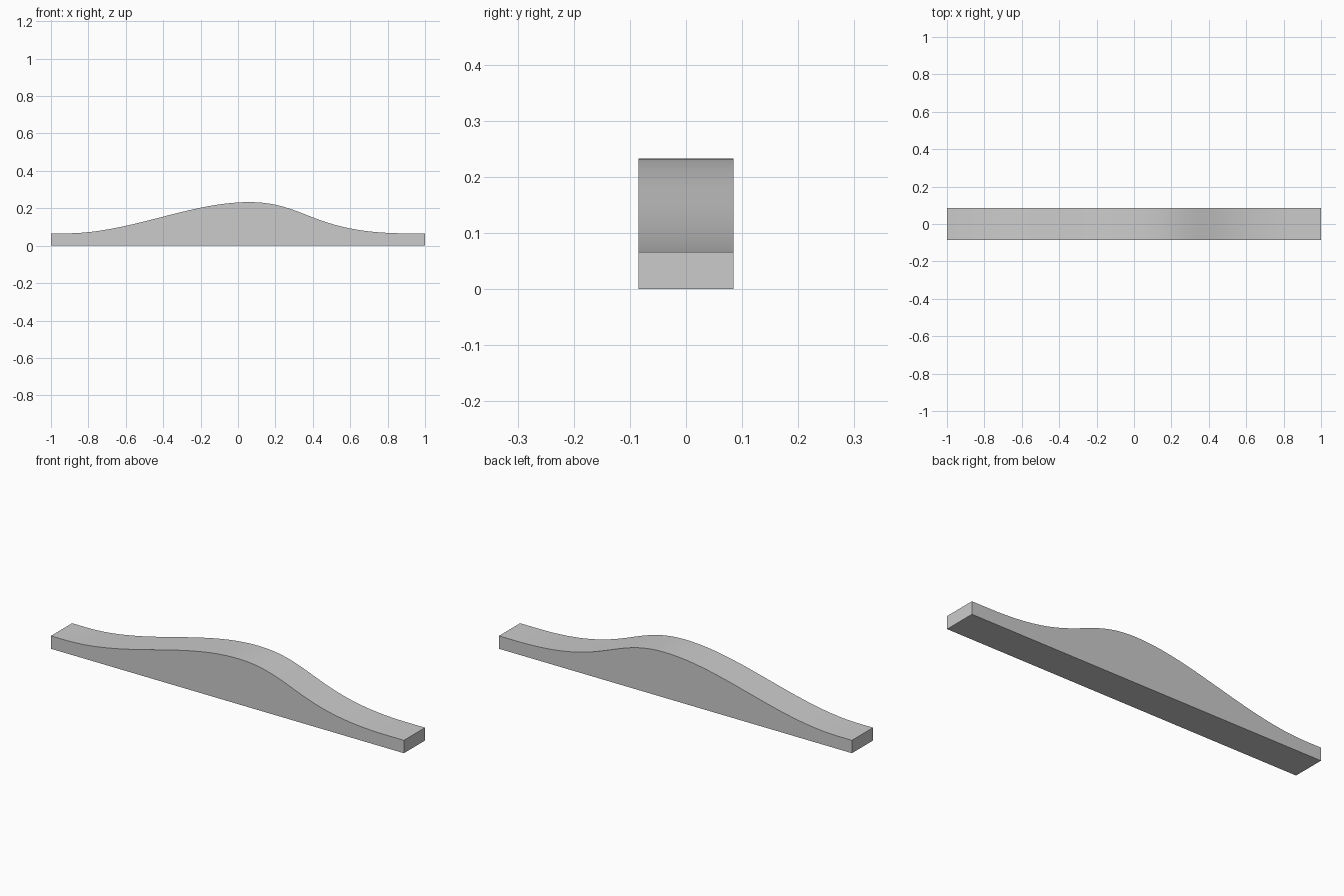
import bpy
import bmesh
import math
from mathutils import Vector
from mathutils.geometry import interpolate_bezier

if "Cube" in bpy.data.objects:
    bpy.data.objects.remove(bpy.data.objects["Cube"], do_unlink=True)

HALF_WIDTH = 0.085
END_Z = 0.066
PEAK_Z = 0.233
STEPS = 32

# Single grey material
grey = bpy.data.materials.new("light grey")
grey.use_nodes = True
colour = (0.6, 0.6, 0.6, 1)
grey.diffuse_color = colour
grey.node_tree.nodes["Principled BSDF"].inputs["Base Color"].default_value = colour


def slope(x0, handle0, handle1, x1, z0, z1):
    """Smooth rise or fall that is level at both ends."""
    points = [Vector((x0, 0, z0)), Vector((handle0, 0, z0)),
              Vector((handle1, 0, z1)), Vector((x1, 0, z1))]
    return interpolate_bezier(*points, STEPS)


# Side profile: flat base, long rise, shorter fall with a long tail
rise = slope(-0.92, -0.58, -0.26, 0.06, END_Z, PEAK_Z)
fall = slope(0.06, 0.36, 0.4, 0.9, PEAK_Z, END_Z)
top = [Vector((-1, 0, END_Z))] + rise + fall[1:] + [Vector((1, 0, END_Z))]
profile = [Vector((1, 0, 0)), Vector((-1, 0, 0))] + top

# Extrude the profile across the width
bm = bmesh.new()
front = bm.faces.new([bm.verts.new(p - Vector((0, HALF_WIDTH, 0))) for p in profile])
result = bmesh.ops.extrude_face_region(bm, geom=[front], use_keep_orig=True)
moved = [v for v in result["geom"] if isinstance(v, bmesh.types.BMVert)]
bmesh.ops.translate(bm, verts=moved, vec=(0, 2 * HALF_WIDTH, 0))
bmesh.ops.recalc_face_normals(bm, faces=bm.faces)

mesh = bpy.data.meshes.new("humped_bar")
bm.to_mesh(mesh)
bm.free()
mesh.materials.append(grey)
bar = bpy.data.objects.new("humped_bar", mesh)
bpy.context.collection.objects.link(bar)

# Smooth top with crisp outer edges
bpy.context.view_layer.objects.active = bar
bar.select_set(True)
bpy.ops.object.shade_smooth_by_angle(angle=math.radians(30))
